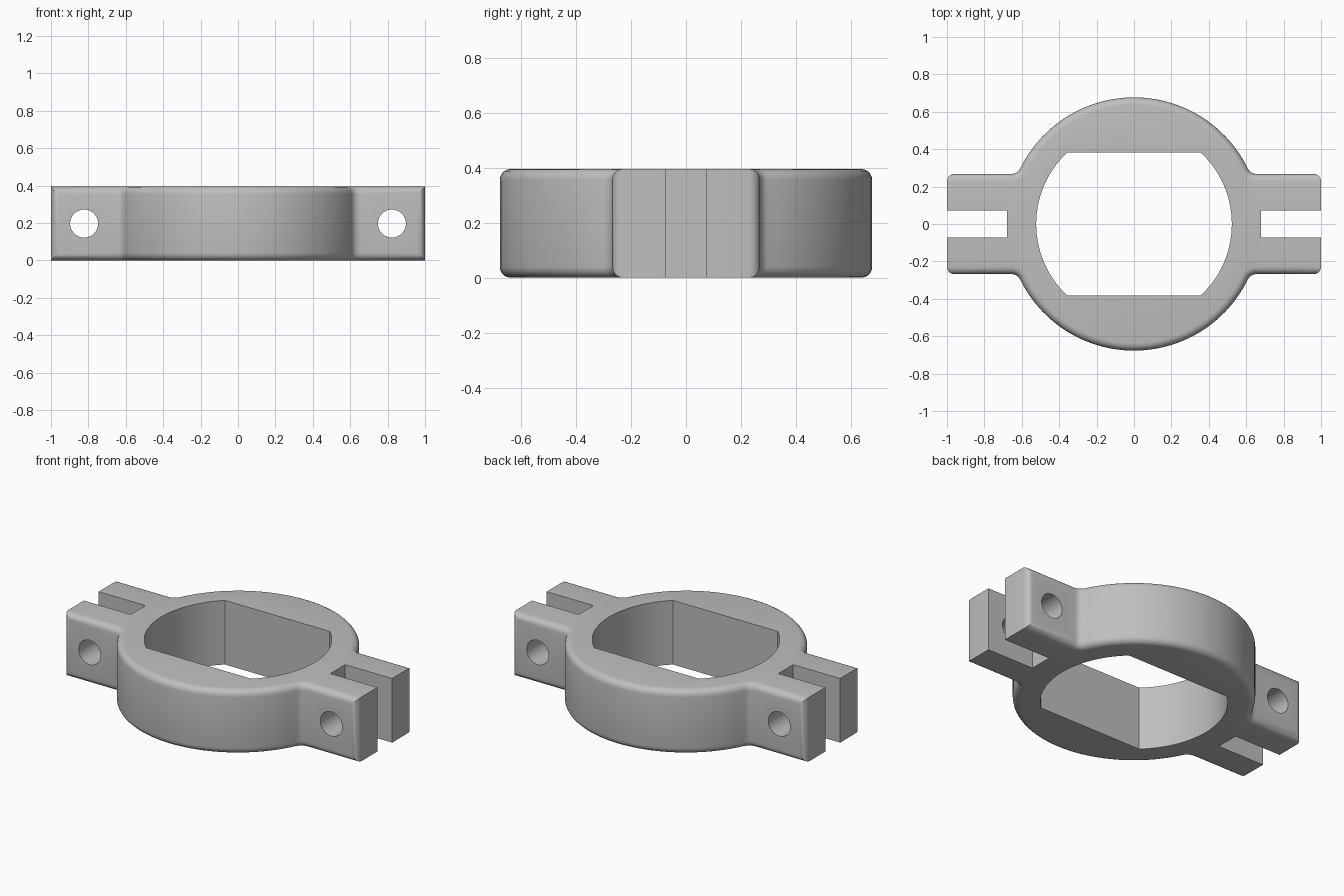
import bpy
import bmesh
from math import sin, cos, atan2, sqrt, asin, pi, radians

if "Cube" in bpy.data.objects:
    bpy.data.objects.remove(bpy.data.objects["Cube"])

HEIGHT = 0.395
RADIUS, ARM, FILLET, ROUND = 0.677, 0.268, 0.05, 0.04
BORE, FLAT = 0.523, 0.382
SLOT, SLOT_START = 0.072, 0.68
HOLE, HOLE_X = 0.075, 0.823

grey = bpy.data.materials.new("Plain grey")
grey.use_nodes = True
colour = (0.52, 0.52, 0.52, 1)
grey.diffuse_color = colour
grey.node_tree.nodes["Principled BSDF"].inputs["Base Color"].default_value = colour


def arc(cx, cy, r, start, end, steps):
    return [(cx + r * cos(start + (end - start) * i / steps),
             cy + r * sin(start + (end - start) * i / steps)) for i in range(steps + 1)]


def four_way(quarter):
    """Mirror a quarter outline, running from +x to +y, into a closed loop."""
    half = quarter + [(-x, y) for x, y in reversed(quarter)]
    loop = half + [(-x, -y) for x, y in half]
    return [p for i, p in enumerate(loop)
            if abs(p[0] - loop[i - 1][0]) + abs(p[1] - loop[i - 1][1]) > 1e-5]


def prism(name, outline, low, high, rounding=False):
    bm = bmesh.new()
    base = bm.faces.new([bm.verts.new((x, y, low)) for x, y in outline])
    top = bmesh.ops.extrude_face_region(bm, geom=[base])
    bmesh.ops.translate(bm, vec=(0, 0, high - low),
                        verts=[v for v in top["geom"] if isinstance(v, bmesh.types.BMVert)])
    bmesh.ops.recalc_face_normals(bm, faces=bm.faces)
    if rounding:
        # Round the long rims and the upright arm corners, leaving the arm ends crisp
        edges = []
        for e in bm.edges:
            a, b = e.verts
            at_end = abs(a.co.x) > 0.99 and abs(b.co.x) > 0.99
            level = abs(a.co.z - b.co.z) < 1e-4
            if at_end != level:
                edges.append(e)
        bmesh.ops.bevel(bm, geom=edges, offset=ROUND, offset_type='OFFSET', segments=5,
                        profile=0.5, affect='EDGES', clamp_overlap=False)
    mesh = bpy.data.meshes.new(name)
    bm.to_mesh(mesh)
    bm.free()
    mesh.materials.append(grey)
    obj = bpy.data.objects.new(name, mesh)
    bpy.context.collection.objects.link(obj)
    return obj


# Clamp body: ring blended into two straight arms
blend_y = ARM + FILLET
blend_x = sqrt((RADIUS + FILLET) ** 2 - blend_y ** 2)
join = atan2(blend_y, blend_x)
quarter = [(1, ARM)]
quarter += arc(blend_x, blend_y, FILLET, -pi / 2, join - pi, 6)
quarter += arc(0, 0, RADIUS, join, pi / 2, 18)[1:]
body = prism("clamp_body", four_way(quarter), 0, HEIGHT, rounding=True)

# Cutters: flat-sided bore, two end slots, two bolt holes
bore = four_way(arc(0, 0, BORE, 0, asin(FLAT / BORE), 14))
cutters = [prism("bore_cutter", bore, -0.2, 0.6)]
for side in (-1, 1):
    a, b = sorted((side * SLOT_START, side * 1.2))
    slot = [(a, -SLOT), (b, -SLOT), (b, SLOT), (a, SLOT)]
    cutters.append(prism("slot_cutter", slot, -0.2, 0.6))
    hole = prism("bolt_hole_cutter", arc(0, 0, HOLE, 0, 2 * pi, 32)[:-1], -0.5, 0.5)
    hole.rotation_euler = (pi / 2, 0, 0)
    hole.location = (side * HOLE_X, 0, HEIGHT / 2)
    cutters.append(hole)

bpy.context.view_layer.objects.active = body
body.select_set(True)
for cutter in cutters:
    cutter.hide_render = True
    cut = body.modifiers.new("Cut", 'BOOLEAN')
    cut.operation = 'DIFFERENCE'
    cut.solver = 'EXACT'
    cut.object = cutter
    bpy.ops.object.modifier_apply(modifier=cut.name)
    bpy.data.objects.remove(cutter)

bpy.ops.object.shade_smooth_by_angle(angle=radians(30))
